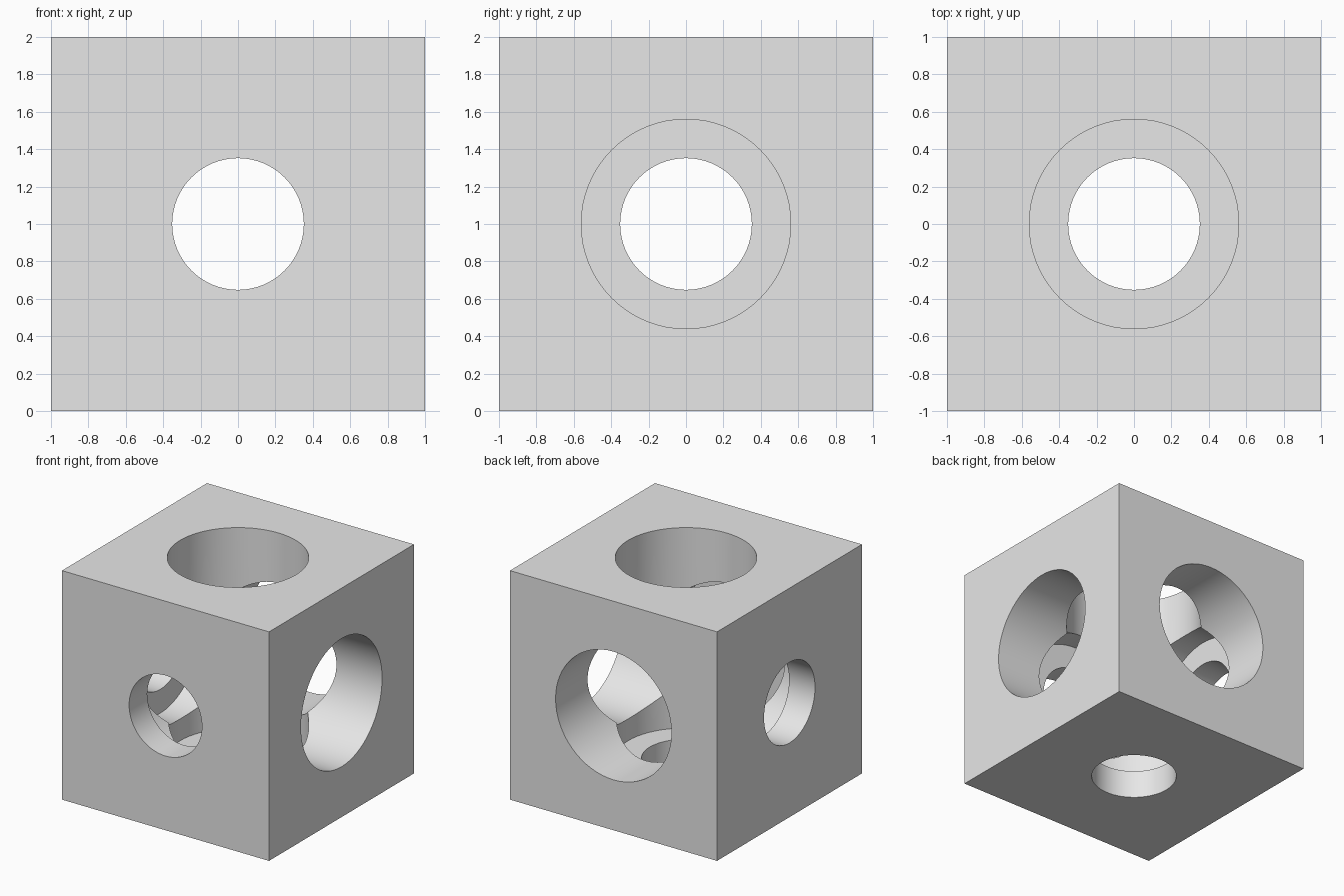
import bpy
from math import radians

if "Cube" in bpy.data.objects:
    bpy.data.objects.remove(bpy.data.objects["Cube"], do_unlink=True)

BIG, SMALL = 0.56, 0.352   # bore radii
FLOOR = -0.75              # where each wide bore stops
OUT = 1.2                  # cutters reach past the block

# Plain grey material
grey = bpy.data.materials.new("light grey")
grey.use_nodes = True
colour = (0.8, 0.8, 0.8, 1)
grey.diffuse_color = colour
grey.node_tree.nodes["Principled BSDF"].inputs["Base Color"].default_value = colour

# Solid block
bpy.ops.mesh.primitive_cube_add(size=2, location=(0, 0, 1))
block = bpy.context.object
block.name = "bored_block"
block.data.materials.append(grey)


def bore(radius, start, end, rotation):
    """Cut a round hole between two heights along the turned z axis."""
    bpy.ops.mesh.primitive_cylinder_add(vertices=64, radius=radius, depth=end - start)
    cutter = bpy.context.object
    cutter.name = "bore_cutter"
    cutter.hide_render = True
    for v in cutter.data.vertices:
        v.co.z += (start + end) / 2
    cutter.rotation_euler = rotation
    cutter.location = (0, 0, 1)
    cutter.data.materials.append(grey)
    cut = block.modifiers.new("bore", 'BOOLEAN')
    cut.operation = 'DIFFERENCE'
    cut.solver = 'EXACT'
    cut.object = cutter
    bpy.ops.object.select_all(action='DESELECT')
    bpy.context.view_layer.objects.active = block
    block.select_set(True)
    bpy.ops.object.modifier_apply(modifier=cut.name)
    bpy.data.objects.remove(cutter, do_unlink=True)


# Wide bores open at the top, +x side and back; narrow ones go through opposite
directions = [(0, 0, 0), (0, radians(90), 0), (radians(-90), 0, 0)]
for turn in directions:
    bore(BIG, FLOOR, OUT, turn)
for turn in directions:
    bore(SMALL, -OUT, -0.5, turn)

# Smooth bore walls, sharp rims
bpy.ops.object.shade_smooth_by_angle(angle=radians(30))
